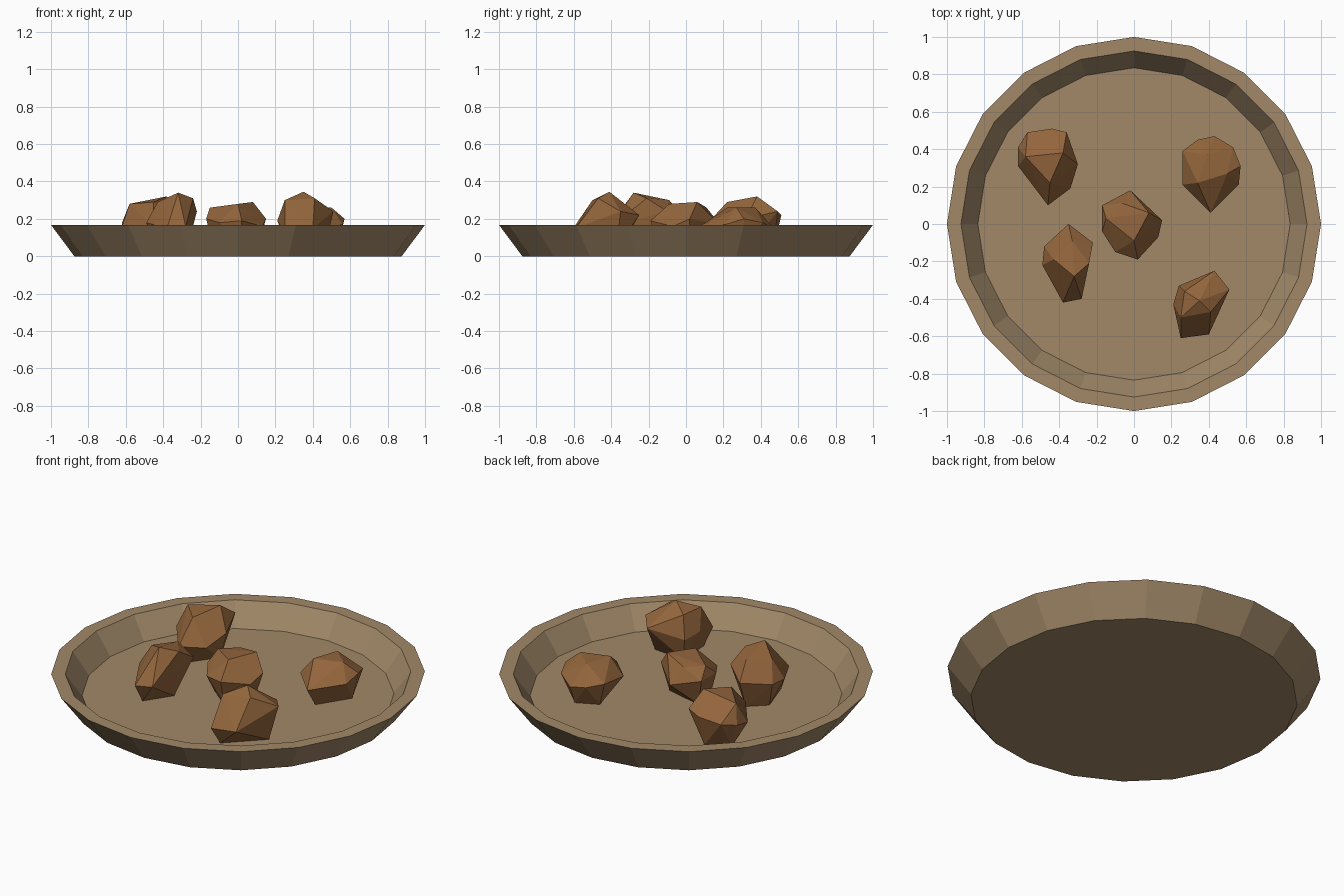
import bpy, bmesh
from math import cos, sin, tau

if "Cube" in bpy.data.objects:
    bpy.data.objects.remove(bpy.data.objects["Cube"])

SIDES = 20
FLOOR = 0.04


def material(name, color):
    m = bpy.data.materials.new(name)
    m.diffuse_color = (*color, 1)
    m.use_nodes = True
    m.node_tree.nodes["Principled BSDF"].inputs["Base Color"].default_value = m.diffuse_color
    return m


def add_object(name, bm, mat):
    bmesh.ops.recalc_face_normals(bm, faces=bm.faces)
    me = bpy.data.meshes.new(name)
    bm.to_mesh(me)
    bm.free()
    me.materials.append(mat)
    ob = bpy.data.objects.new(name, me)
    bpy.context.collection.objects.link(ob)
    return ob


clay = material("clay", (0.36, 0.25, 0.14))
crust = material("crust", (0.29, 0.13, 0.045))

# Plate: ring profile from base, over the rim, down to the inner floor
bm = bmesh.new()
rings = [[bm.verts.new((r * cos(tau * i / SIDES), r * sin(tau * i / SIDES), z))
          for i in range(SIDES)]
         for r, z in [(0.875, 0), (1.0, 0.168), (0.925, 0.168), (0.835, FLOOR)]]
for low, high in zip(rings, rings[1:]):
    for i in range(SIDES):
        j = (i + 1) % SIDES
        bm.faces.new((low[i], low[j], high[j], high[i]))
bm.faces.new(rings[0])
bm.faces.new(rings[-1])
add_object("plate", bm, clay)


# Nugget: convex hull of a waist outline, a few crown points and a shrunken foot
def nugget(name, waist, crown):
    cx = sum(p[0] for p in waist) / len(waist)
    cy = sum(p[1] for p in waist) / len(waist)
    foot = [(cx + (x - cx) * 0.72, cy + (y - cy) * 0.72, FLOOR)
            for x, y, z in waist[::2]]
    bm = bmesh.new()
    for p in waist + crown + foot:
        bm.verts.new(p)
    hull = bmesh.ops.convex_hull(bm, input=bm.verts)
    loose = {g for g in hull["geom_interior"] + hull["geom_unused"]
             if isinstance(g, bmesh.types.BMVert)}
    bmesh.ops.delete(bm, geom=list(loose), context='VERTS')
    add_object(name, bm, crust)


nugget("nugget_back_left",
       [(-.62, .41, .18), (-.57, .49, .2), (-.44, .51, .22), (-.36, .49, .24),
        (-.30, .32, .2), (-.34, .19, .15), (-.46, .10, .16), (-.62, .31, .16)],
       [(-.58, .36, .28), (-.38, .38, .32), (-.45, .22, .29)])
nugget("nugget_back_right",
       [(.26, .39, .18), (.34, .45, .16), (.43, .47, .15), (.53, .41, .18),
        (.57, .31, .2), (.56, .21, .17), (.41, .06, .15), (.26, .21, .16)],
       [(.39, .37, .26), (.50, .27, .26), (.34, .22, .26)])
nugget("nugget_middle",
       [(-.17, .10, .2), (-.02, .18, .17), (.15, .02, .2), (.13, -.07, .16),
        (.02, -.19, .19), (-.10, -.15, .18), (-.17, -.04, .2)],
       [(-.15, .03, .26), (-.06, .11, .26), (.08, .06, .29), (0, -.09, .28)])
nugget("nugget_front_left",
       [(-.35, 0, .2), (-.22, -.10, .24), (-.24, -.21, .31), (-.28, -.40, .16),
        (-.38, -.42, .15), (-.49, -.22, .18), (-.48, -.12, .18)],
       [(-.32, -.28, .34), (-.33, -.09, .30), (-.43, -.19, .29)])
nugget("nugget_front_right",
       [(.24, -.33, .17), (.43, -.25, .22), (.51, -.35, .24), (.40, -.59, .15),
        (.25, -.61, .14), (.21, -.43, .19)],
       [(.35, -.41, .345), (.25, -.50, .30), (.41, -.47, .31), (.27, -.36, .30)])
